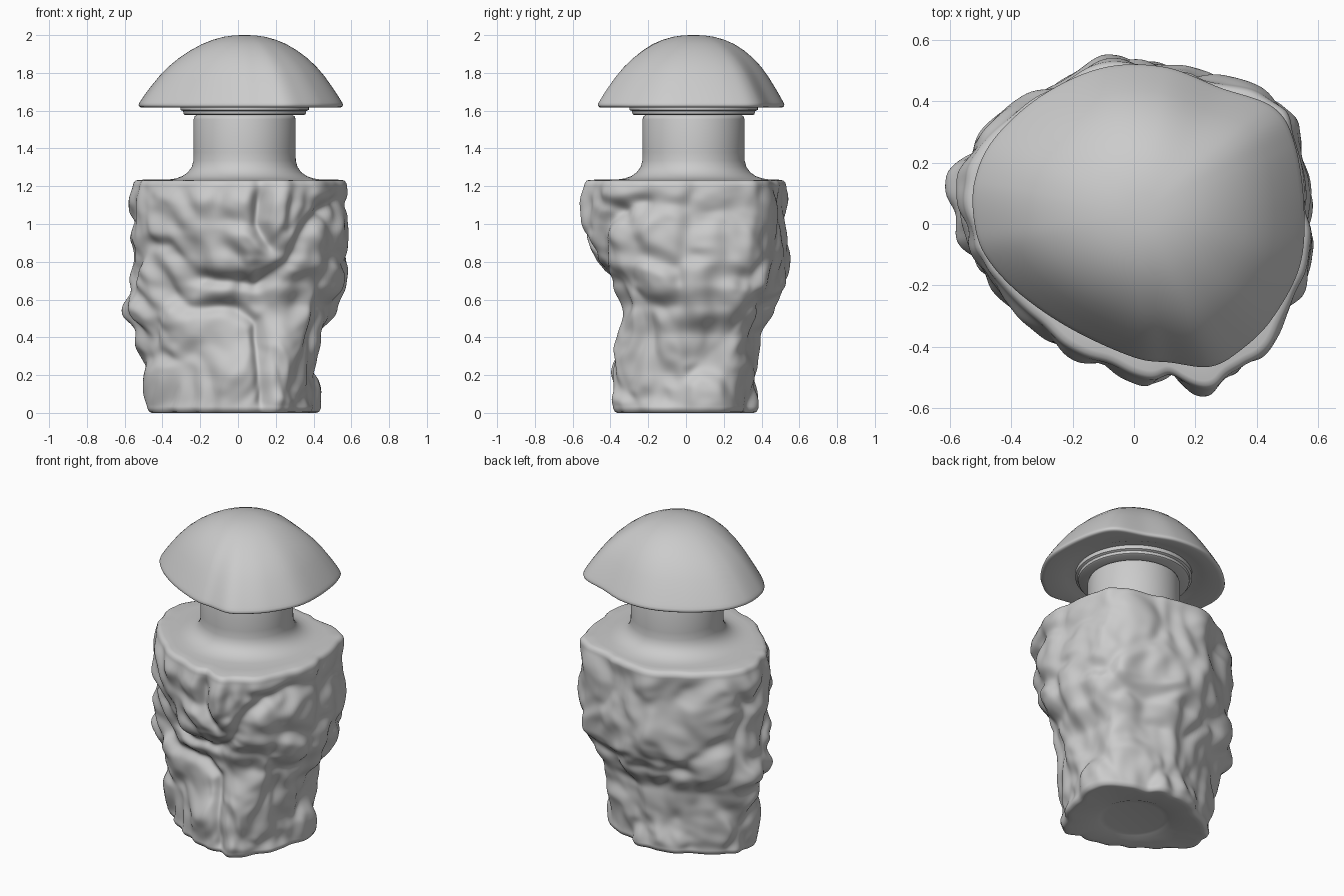
import bpy, bmesh, math
from mathutils import Vector, noise

if "Cube" in bpy.data.objects:
    bpy.data.objects.remove(bpy.data.objects["Cube"])

CX, CY = 0.035, 0.04      # axis of neck and stopper
# plan outline of the cap, reused (rescaled) for the rocky body
OUTLINE = [(-.52, 0), (-.52, .14), (-.455, .28), (-.3, .42), (-.1, .51), (.1, .512), (.28, .445),
           (.455, .38), (.525, .26), (.555, .05), (.54, -.14), (.45, -.31), (.35, -.41),
           (.25, -.465), (.12, -.452), (0, -.435), (-.2, -.345), (-.37, -.23), (-.48, -.11)]
# body silhouette: z, xmin, xmax, ymin, ymax
SIL = [(0, -.47, .42, -.39, .38), (.2, -.49, .42, -.41, .38), (.4, -.51, .46, -.37, .40),
       (.55, -.59, .52, -.37, .47), (.68, -.56, .56, -.42, .54), (.82, -.54, .59, -.51, .55),
       (.95, -.58, .60, -.56, .53), (1.1, -.58, .58, -.55, .53), (1.23, -.54, .57, -.53, .53)]
# carved cracks on the front, in x and z
CRACKS = [[(-.56, .9), (-.38, .89), (-.25, .72), (.1, .68), (.3, .8), (.4, 1.0), (.52, 1.12)],
          [(.12, 1.2), (.11, 1.0), (.2, .9), (.28, .98), (.31, 1.2)],
          [(-.42, .66), (-.28, .55), (-.05, .57), (.1, .48), (.14, .05)]]


def smooth(t):
    t = max(0, min(1, t))
    return t * t * (3 - 2 * t)


def spline(pts, sub):
    out, n = [], len(pts)
    for i in range(n):
        a, b, c, d = (Vector(pts[(i + k) % n]) for k in (-1, 0, 1, 2))
        for s in range(sub):
            t = s / sub
            out.append(.5 * (2*b + (c-a)*t + (2*a - 5*b + 4*c - d)*t*t + (3*b - a - 3*c + d)*t**3))
    return out


def loft(name, rings, angle=45):
    bm = bmesh.new()
    vs = [[bm.verts.new(p) for p in r] for r in rings]
    n = len(vs[0])
    for a, b in zip(vs, vs[1:]):
        for i in range(n):
            j = (i + 1) % n
            bm.faces.new((a[i], a[j], b[j], b[i]))
    bm.faces.new(vs[0])
    bm.faces.new(vs[-1])
    bmesh.ops.recalc_face_normals(bm, faces=bm.faces)
    me = bpy.data.meshes.new(name)
    bm.to_mesh(me)
    bm.free()
    ob = bpy.data.objects.new(name, me)
    bpy.context.collection.objects.link(ob)
    bpy.ops.object.select_all(action='DESELECT')
    ob.select_set(True)
    bpy.context.view_layer.objects.active = ob
    bpy.ops.object.shade_smooth_by_angle(angle=math.radians(angle))
    return ob


plan = spline(OUTLINE, 13)
dirs = [(p - Vector((CX, CY))).normalized() for p in plan]


def circle(r, z, cx=CX, cy=CY):
    return [Vector((cx + d.x * r, cy + d.y * r, z)) for d in dirs]


def mix(a, b, t):
    return [p.lerp(q, t) for p, q in zip(a, b)]


def extents(z):
    for a, b in zip(SIL, SIL[1:]):
        if z <= b[0] + 1e-6:
            t = smooth((z - a[0]) / (b[0] - a[0]))
            return [u + (v - u) * t for u, v in zip(a[1:], b[1:])]


def seg_dist(p, a, b):
    a, b = Vector(a), Vector(b)
    t = max(0, min(1, (p - a).dot(b - a) / (b - a).length_squared))
    return (p - a - (b - a) * t).length


def relief(p):
    # chipped rock: warped cell creases, uneven lumps, fine grain
    q = Vector((p.x * 4.0, p.y * 4.0, p.z * 3.0))
    q += .35 * noise.noise_vector(q * .9)
    dist, _ = noise.voronoi(q)
    d = -.034 * (1 - smooth((dist[1] - dist[0]) / .5))
    d += .036 * noise.noise(q * .9 + Vector((7, 3, 1))) + .016 * noise.noise(q * 2.2)
    d += .008 * noise.noise(q * 4.5)
    if p.y < -.1:
        x = Vector((p.x, p.z))
        near = min(seg_dist(x, a, b) for c in CRACKS for a, b in zip(c, c[1:]))
        d -= .045 * math.exp(-(near / .035) ** 2) * smooth((-p.y - .1) / .15)
    return d + .006


def body_ring(z):
    x0, x1, y0, y1 = extents(z)
    fade = .4 + .6 * smooth((1.23 - z) / .12) * smooth(z / .1 + .3)
    ring = []
    for p, d in zip(plan, dirs):
        v = Vector((p.x * (x1 / .555 if p.x > 0 else x0 / -.52),
                    p.y * (y1 / .515 if p.y > 0 else y0 / -.465), z))
        k = relief(v) * fade
        ring.append(v + Vector((d.x * k, d.y * k, 0)))
    return ring


def relax(rows):
    # soften the rock: average each point with its four neighbours, end rows only sideways
    n, out = len(rows[0]), []
    for r, row in enumerate(rows):
        up, dn = rows[min(r + 1, len(rows) - 1)], rows[max(r - 1, 0)]
        new = [(row[i] * 2 + row[i - 1] + row[(i + 1) % n] + up[i] + dn[i]) / 6 for i in range(n)]
        for v, old in zip(new, row):
            v.z = old.z
        out.append(new)
    return out


def inset(ring, amount, z):
    return [Vector((p.x - d.x * amount, p.y - d.y * amount, z)) for p, d in zip(ring, dirs)]


# bottle: recessed foot, rocky wall, flat shoulder, flared neck
wall = [body_ring(.025 + 1.18 * i / 130) for i in range(131)]
for _ in range(5):
    wall = relax(wall)
low, high = wall[0], wall[-1]
rings = [circle(.17, .02, 0, 0), circle(.20, .016, 0, 0), circle(.225, .005, 0, 0)]
rings += [inset(low, .05, .003), inset(low, .025, 0), inset(low, .01, .006)]
rings += wall
rings += [inset(high, .004, 1.218), inset(high, .014, 1.229), inset(high, .03, 1.234)]
shoulder = circle(.40, 1.236)
rings += [mix(inset(high, .03, 1.234), shoulder, .5)]
rings += [shoulder] + [circle(r, z) for r, z in
          [(.365, 1.241), (.33, 1.253), (.30, 1.274), (.28, 1.302), (.271, 1.335), (.27, 1.38),
           (.27, 1.555), (.265, 1.57), (.25, 1.578), (.22, 1.578)]]
loft("bottle", rings, 60)

# stopper flange under the cap
loft("stopper_flange", [circle(r, z) for r, z in
     [(.2, 1.577), (.315, 1.577), (.323, 1.582), (.326, 1.598), (.34, 1.604), (.34, 1.63)]], 35)

# mushroom-shaped cap, growing rounder towards the crown
rim = [Vector((p.x, p.y, 0)) for p in plan]


def cap_ring(t, z):
    blend = mix(rim, circle(.49, 0), .85 * smooth((1 - t) / .75))
    return [Vector((CX + (p.x - CX) * t, CY + (p.y - CY) * t, z)) for p in blend]


PROFILE = [(.03, 2.0), (.12, 1.998), (.22, 1.991), (.33, 1.976), (.44, 1.953), (.55, 1.919),
           (.65, 1.879), (.74, 1.833), (.82, 1.781), (.89, 1.727), (.94, 1.687), (.975, 1.657),
           (.992, 1.642), (1.0, 1.631), (.995, 1.623), (.98, 1.618), (.95, 1.617)]
rings = [cap_ring(t, z) for t, z in PROFILE]
rings += [circle(.40, 1.619), circle(.375, 1.628), circle(.3, 1.628)]
loft("cap", rings, 50)
